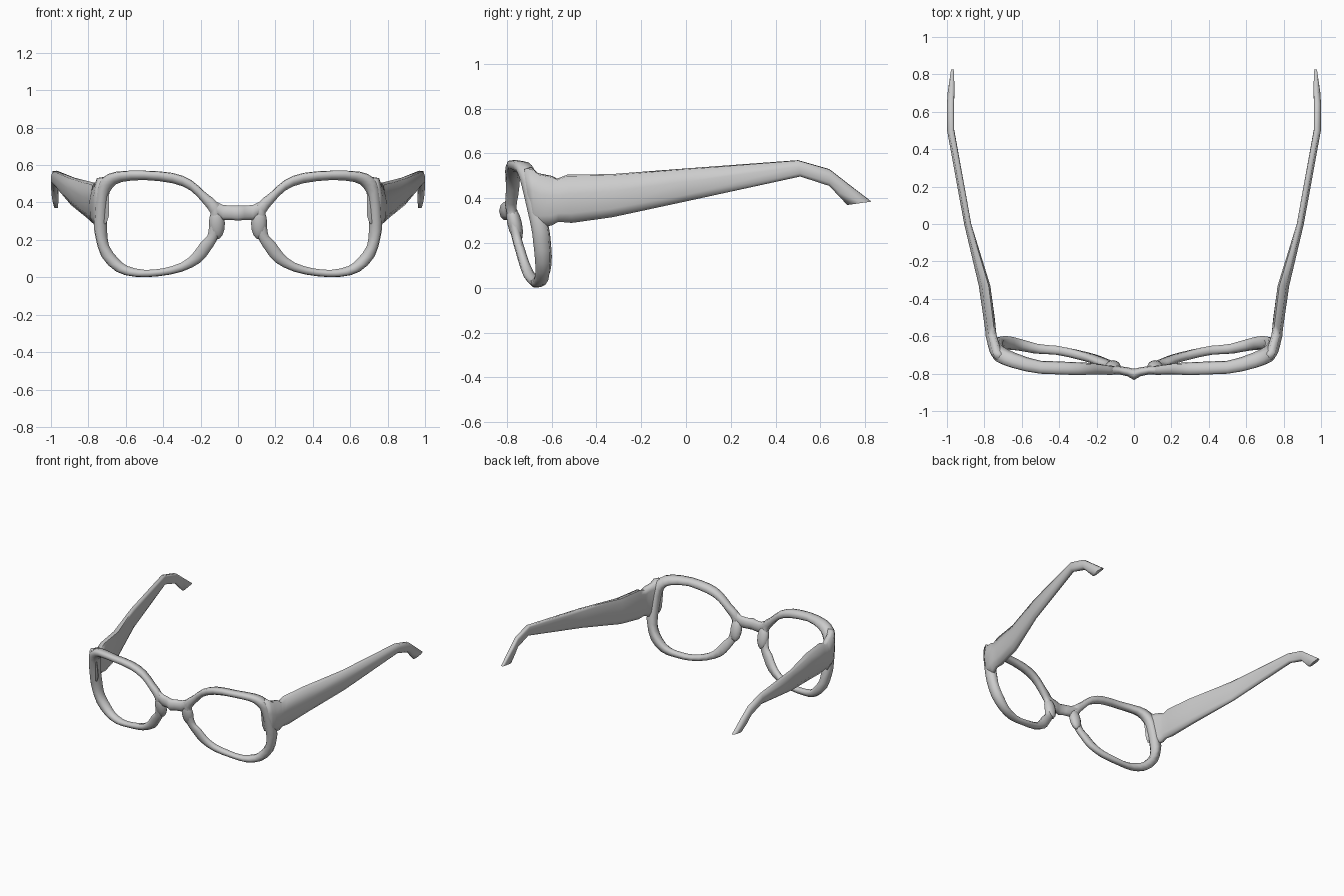
import bpy, bmesh, math
from mathutils import Vector

if "Cube" in bpy.data.objects:
    bpy.data.objects.remove(bpy.data.objects["Cube"])

grey = bpy.data.materials.new("light grey plastic")
grey.diffuse_color = (0.6, 0.6, 0.6, 1)
grey.use_nodes = True
grey.node_tree.nodes["Principled BSDF"].inputs["Base Color"].default_value = grey.diffuse_color


def finish(name, bm, angle=80):
    bmesh.ops.recalc_face_normals(bm, faces=bm.faces)
    me = bpy.data.meshes.new(name)
    bm.to_mesh(me)
    bm.free()
    ob = bpy.data.objects.new(name, me)
    bpy.context.collection.objects.link(ob)
    me.materials.append(grey)
    bpy.ops.object.select_all(action='DESELECT')
    ob.select_set(True)
    bpy.context.view_layer.objects.active = ob
    bpy.ops.object.shade_smooth_by_angle(angle=math.radians(angle))
    return ob


def loft(name, rings, closed=False, angle=80):
    """Skin a row of equal-length cross-sections."""
    bm = bmesh.new()
    vr = [[bm.verts.new(p) for p in r] for r in rings]
    n = len(vr[0])
    pairs = list(zip(vr, vr[1:])) + ([(vr[-1], vr[0])] if closed else [])
    for a, b in pairs:
        for i in range(n):
            j = (i + 1) % n
            bm.faces.new((a[i], a[j], b[j], b[i]))
    if not closed:
        bm.faces.new(vr[0])
        bm.faces.new(vr[-1])
    return finish(name, bm, angle)


def refine(rows):
    """Add a smooth midpoint between the stations of a closed loop."""
    out, n = [], len(rows)
    for i in range(n):
        a, b, c, d = (rows[(i + k) % n] for k in (-1, 0, 1, 2))
        out.append(b)
        out.append(tuple((9 * (q + r) - p - s) / 16 for p, q, r, s in zip(a, b, c, d)))
    return out


def clamp(t):
    return max(0, min(1, t))


def front_y(x, z):
    """Front surface of the frame: wraps back at the sides, leans back below."""
    x = abs(x)
    wrap = [(0, -0.806), (0.3, -0.814), (0.53, -0.803), (0.73, -0.755), (0.78, -0.718)]
    y = wrap[-1][1]
    for (x0, y0), (x1, y1) in zip(wrap, wrap[1:]):
        if x0 <= x <= x1:
            y = y0 + (y1 - y0) * (x - x0) / (x1 - x0)
            break
    nose = 0.042 * clamp(1 - (x - 0.1) / 0.3) * clamp((0.57 - z) / 0.2)
    return y + 0.2 * (0.57 - z) - nose


# Rim stations: outer x, outer z, inner x, inner z
RIM = [
    (0.10, 0.39, 0.148, 0.345), (0.17, 0.45, 0.19, 0.40), (0.25, 0.52, 0.255, 0.465),
    (0.35, 0.558, 0.35, 0.503), (0.50, 0.57, 0.50, 0.52), (0.65, 0.565, 0.62, 0.51),
    (0.72, 0.535, 0.67, 0.48), (0.752, 0.48, 0.695, 0.42), (0.77, 0.30, 0.70, 0.27),
    (0.763, 0.22, 0.69, 0.17), (0.73, 0.11, 0.64, 0.10), (0.65, 0.03, 0.59, 0.06),
    (0.55, 0.003, 0.50, 0.04), (0.43, 0.005, 0.40, 0.048), (0.30, 0.03, 0.30, 0.08),
    (0.20, 0.08, 0.24, 0.13), (0.15, 0.14, 0.20, 0.185), (0.115, 0.195, 0.165, 0.22),
    (0.10, 0.24, 0.156, 0.26), (0.09, 0.31, 0.15, 0.305)]
# Rounded section: u runs inner to outer, v runs front to back
SECTION = [(0, 0.75), (0.0, 0.35), (0.25, 0.06), (0.6, 0.0),
           (0.94, 0.16), (1.0, 0.5), (0.9, 0.93), (0.3, 1.0)]


def rim_ring(xo, zo, xi, zi, side):
    ring = []
    depth = 0.05 + 0.02 * clamp((xo - 0.5) / 0.25) + 0.016 * clamp(zo / 0.5)
    depth -= 0.014 * clamp(1 - (xo - 0.1) / 0.2)
    for u, v in SECTION:
        x, z = xi + (xo - xi) * u, zi + (zo - zi) * u
        ring.append((side * x, front_y((xi + xo) / 2, z) + depth * v, z))
    return ring


# Temple stations: top y, top z, bottom y, bottom z, inner x, outer x
TEMPLE = [
    (-0.725, 0.535, -0.69, 0.29, 0.69, 0.757), (-0.69, 0.538, -0.675, 0.28, 0.70, 0.772),
    (-0.66, 0.512, -0.645, 0.273, 0.715, 0.78),
    (-0.60, 0.50, -0.60, 0.278, 0.733, 0.793), (-0.575, 0.487, -0.57, 0.295, 0.738, 0.795),
    (-0.53, 0.505, -0.51, 0.29, 0.743, 0.802), (-0.33, 0.508, -0.33, 0.315, 0.768, 0.83),
    (0.0, 0.533, 0.0, 0.386, 0.87, 0.908), (0.50, 0.57, 0.51, 0.497, 0.962, 1.0),
    (0.64, 0.53, 0.64, 0.455, 0.963, 1.0), (0.72, 0.468, 0.68, 0.412, 0.96, 0.996),
    (0.828, 0.385, 0.72, 0.37, 0.962, 0.984)]


def temple_ring(yt, zt, yb, zb, xi, xo, side):
    ring = []
    for s, t in [(0.15, 0), (0, 0.15), (0, 0.85), (0.2, 1), (0.6, 1), (0.97, 0.8), (1, 0.4), (0.75, 0.03)]:
        ring.append((side * (xi + (xo - xi) * s), yt + (yb - yt) * t, zt + (zb - zt) * t))
    return ring


for side, label in ((-1, "left"), (1, "right")):
    loft(label + "_rim", [rim_ring(*s, side) for s in refine(RIM)], closed=True)
    loft(label + "_temple", [temple_ring(*s, side) for s in TEMPLE])

    # Nose pad bulging from the inner side of the rim
    bm = bmesh.new()
    bmesh.ops.create_uvsphere(bm, u_segments=12, v_segments=8, radius=1)
    for v in bm.verts:
        p = Vector((v.co.x * 0.043, v.co.y * 0.033, v.co.z * 0.085))
        v.co.x = side * (0.113 + p.x)
        v.co.y = -0.765 + p.y - 0.2 * p.z
        v.co.z = 0.287 + p.z
    finish(label + "_nose_pad", bm)

# Bridge stations: x, centre y, centre z, half depth, half height
HALF = [(0.0, -0.804, 0.343, 0.030, 0.042), (0.035, -0.79, 0.345, 0.024, 0.040),
        (0.08, -0.782, 0.347, 0.022, 0.042), (0.125, -0.782, 0.372, 0.024, 0.038),
        (0.175, -0.778, 0.42, 0.022, 0.026)]
stations = [(-x, *r) for x, *r in reversed(HALF[1:])] + HALF
loft("bridge", [[(x, y + dy * math.cos(a), z + dz * math.sin(a))
                 for a in (math.tau * k / 10 for k in range(10))]
                for x, y, z, dy, dz in stations])
